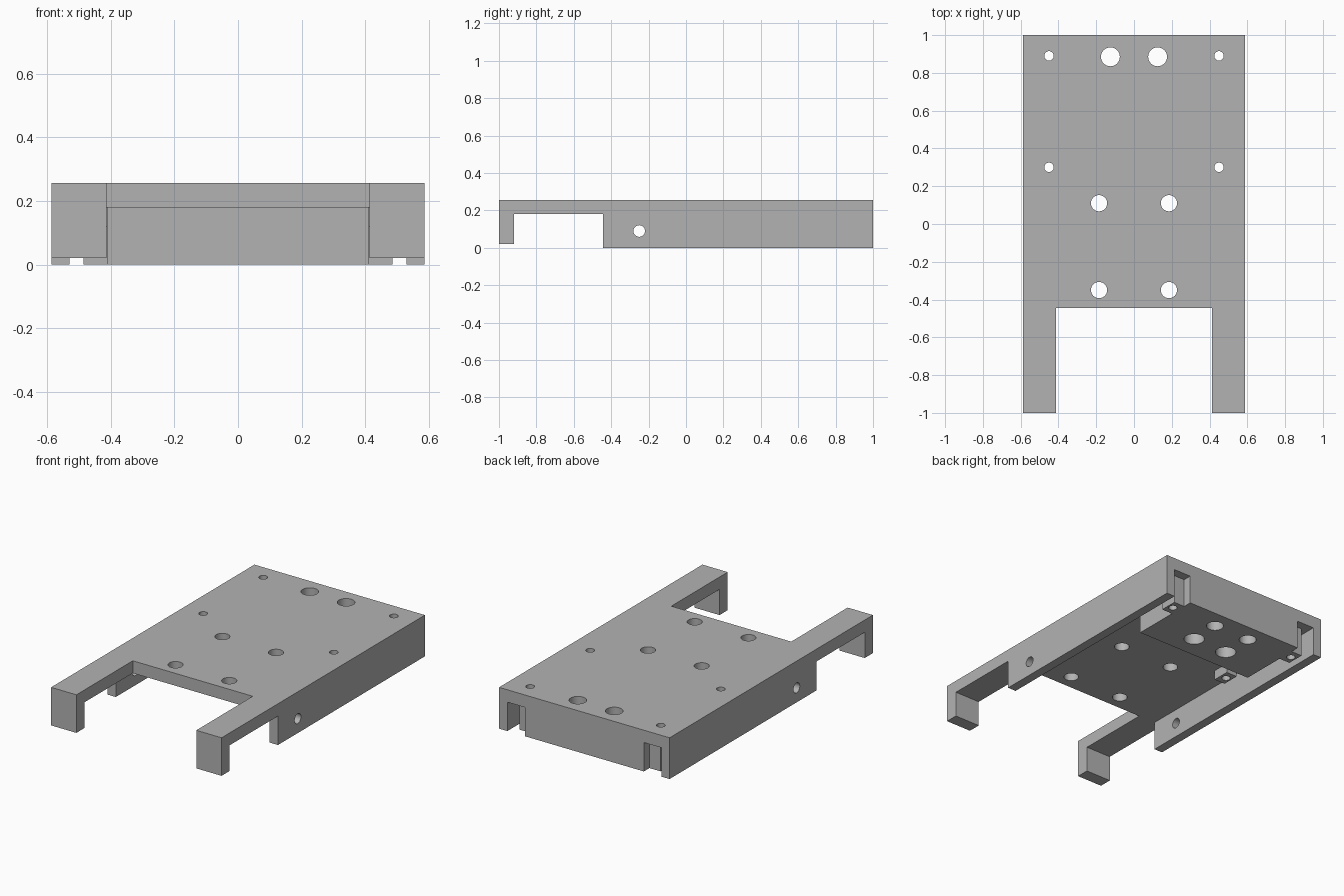
import bpy
from math import pi

cube = bpy.data.objects.get("Cube")
if cube:
    bpy.data.objects.remove(cube, do_unlink=True)

grey = bpy.data.materials.new("plain grey")
grey.use_nodes = True
colour = (0.45, 0.45, 0.45, 1)
grey.diffuse_color = colour
grey.node_tree.nodes["Principled BSDF"].inputs["Base Color"].default_value = colour

W, TOP, UNDER = 0.587, 0.257, 0.18   # half width, deck top, deck underside
NOTCH, WALL = 0.413, 0.53            # inner edge of arms, inner face of walls
BACK_OF_NOTCH = -0.445
SIDES = (-1, 1)


def box(name, x, y, z):
    """Box from (min, max) ranges."""
    ranges = (x, y, z)
    bpy.ops.mesh.primitive_cube_add(size=1, location=[sum(r) / 2 for r in ranges])
    ob = bpy.context.object
    ob.name = name
    ob.scale = [abs(r[1] - r[0]) for r in ranges]
    bpy.ops.object.transform_apply(location=True, rotation=True, scale=True)
    ob.data.materials.append(grey)
    return ob


def drill(name, radius, centre, depth, axis="z"):
    bpy.ops.mesh.primitive_cylinder_add(
        vertices=32, radius=radius, depth=depth, location=centre,
        rotation=(0, pi / 2 if axis == "x" else 0, 0))
    ob = bpy.context.object
    ob.name = name
    bpy.ops.object.transform_apply(location=True, rotation=True, scale=True)
    ob.data.materials.append(grey)
    return ob


def combine(body, tool, operation):
    mod = body.modifiers.new(tool.name, "BOOLEAN")
    mod.operation, mod.object, mod.solver = operation, tool, "EXACT"
    bpy.context.view_layer.objects.active = body
    bpy.ops.object.modifier_apply(modifier=mod.name)
    bpy.data.objects.remove(tool, do_unlink=True)


# Deck with the open front between two arms
body = box("mounting_tray", (-W, W), (-1, 1), (UNDER, TOP))
combine(body, box("front_notch", (-NOTCH, NOTCH), (-2, BACK_OF_NOTCH), (0, 1)), "DIFFERENCE")

# Solid block under the rear of the deck
combine(body, box("rear_block", (-0.41, 0.41), (0.545, 1), (0, 0.2)), "UNION")

# Side walls, front feet and screw bosses
for s in SIDES:
    combine(body, box("side_wall", (s * WALL, s * W), (BACK_OF_NOTCH, 1), (0, 0.2)), "UNION")
    combine(body, box("front_foot", (s * NOTCH, s * W), (-1, -0.92), (0.02, 0.2)), "UNION")
    combine(body, box("rear_boss", (s * 0.4, s * 0.485), (0.835, 0.945), (0, 0.2)), "UNION")
    combine(body, box("middle_boss", (s * 0.41, s * 0.485), (0.245, 0.355), (0.12, 0.2)), "UNION")

# Through holes: radius, x, y
holes = [(0.05, 0.125, 0.885), (0.025, 0.45, 0.89), (0.025, 0.45, 0.3),
         (0.043, 0.185, 0.11), (0.043, 0.185, -0.35)]
for s in SIDES:
    for r, x, y in holes:
        combine(body, drill("deck_hole", r, (s * x, y, 0.1), 1), "DIFFERENCE")
    # Blind holes under the rear block and cross holes in the walls
    combine(body, drill("blind_hole", 0.06, (s * 0.12, 0.69, 0), 2 * UNDER), "DIFFERENCE")
    combine(body, drill("wall_hole", 0.031, (s * 0.56, -0.25, 0.09), 0.2, "x"), "DIFFERENCE")

# Smooth hole walls, crisp edges
bpy.ops.object.select_all(action="DESELECT")
body.select_set(True)
bpy.context.view_layer.objects.active = body
bpy.ops.object.shade_smooth_by_angle(angle=pi / 6)
